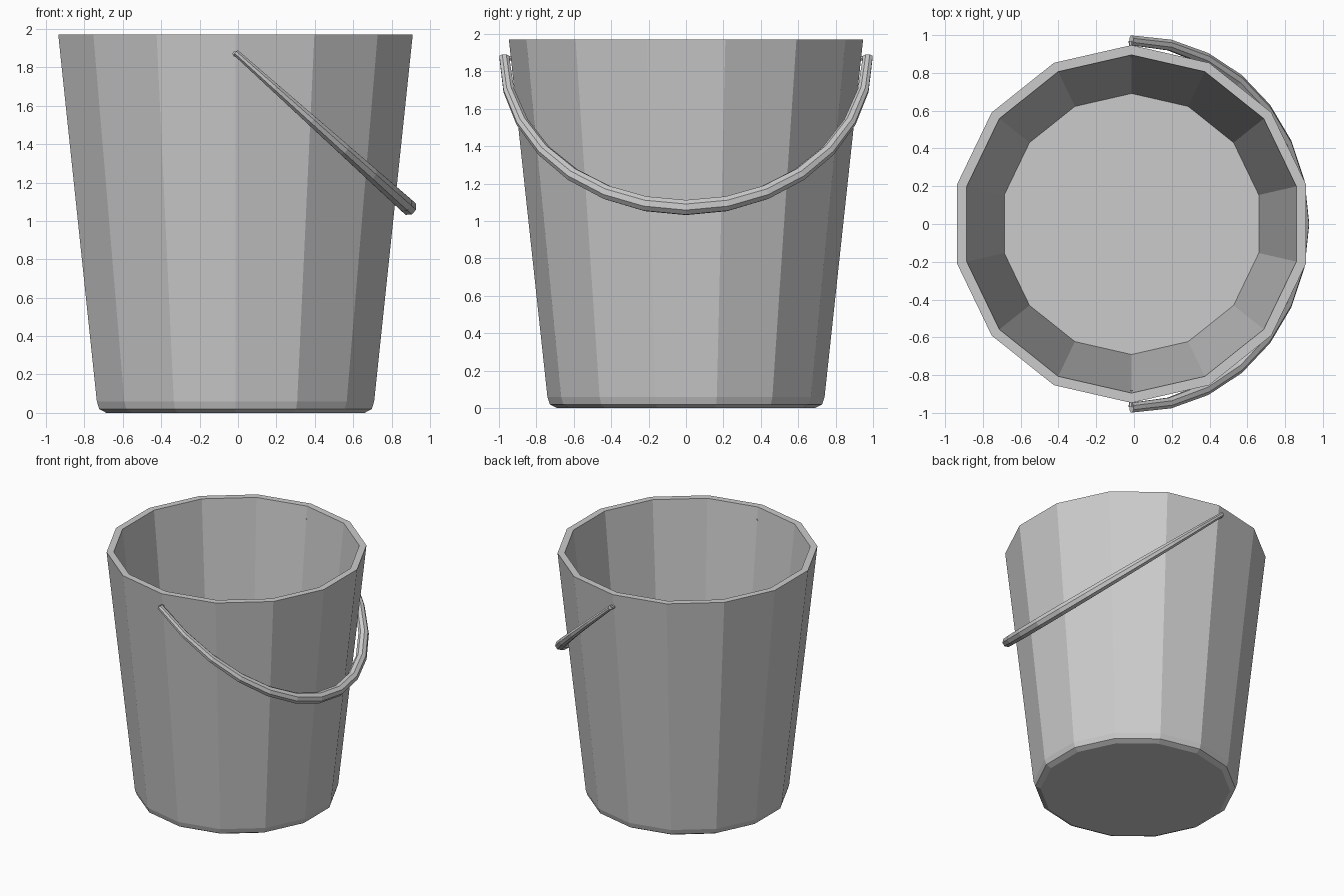
import bpy, bmesh
from math import sin, cos, pi
from mathutils import Vector

if "Cube" in bpy.data.objects:
    bpy.data.objects.remove(bpy.data.objects["Cube"])


def loft(name, rings):
    """Skin a list of equal-sized rings and cap both ends."""
    bm = bmesh.new()
    loops = [[bm.verts.new(p) for p in r] for r in rings]
    n = len(loops[0])
    for a, b in zip(loops, loops[1:]):
        for i in range(n):
            j = (i + 1) % n
            bm.faces.new((a[i], a[j], b[j], b[i]))
    bm.faces.new(loops[0])
    bm.faces.new(loops[-1])
    bmesh.ops.recalc_face_normals(bm, faces=bm.faces)
    me = bpy.data.meshes.new(name)
    bm.to_mesh(me)
    bm.free()
    ob = bpy.data.objects.new(name, me)
    bpy.context.collection.objects.link(ob)
    return ob


# Bucket: 14-sided profile from the underside, up the wall, over the rim, to the floor
CX, SIDES = -0.013, 14
profile = [(0.69, 0), (0.728, 0.02), (0.741, 0.06), (0.947, 1.97),
           (0.895, 1.97), (0.691, 0.05)]


def ring(r, z):
    return [(CX + r * cos(pi / 2 + 2 * pi * i / SIDES),
             r * sin(pi / 2 + 2 * pi * i / SIDES), z) for i in range(SIDES)]


loft("bucket", [ring(r, z) for r, z in profile])

# Handle: tilted half ellipse, octagonal section, thinner at the pivots
pivot = Vector((CX, 0, 1.878))
low = Vector((0.888, 0, 1.072))
down = low - pivot
b = down.length
down.normalize()
side = Vector((0, 1, 0))
normal = down.cross(side)
a = 0.972
rings = []
for k in range(15):
    t = pi * k / 14
    c = pivot + side * (a * cos(t)) + down * (b * sin(t))
    out = (side * (b * cos(t)) + down * (a * sin(t))).normalized()
    r_in = 0.028 + 0.014 * sin(t)
    r_n = 0.018 + 0.025 * sin(t)
    rings.append([c + out * (r_in * cos(q)) + normal * (r_n * sin(q))
                  for q in [2 * pi * (i + 0.5) / 8 for i in range(8)]])
loft("handle", rings)

# Pivot pins: small tapered ends running into the wall
for s, label in ((1, "back"), (-1, "front")):
    loft("pivot_pin_" + label, [
        [(CX + r * cos(2 * pi * i / 8), s * y, 1.87 + r * sin(2 * pi * i / 8)) for i in range(8)]
        for r, y in ((0.016, 0.97), (0.006, 0.88))])
